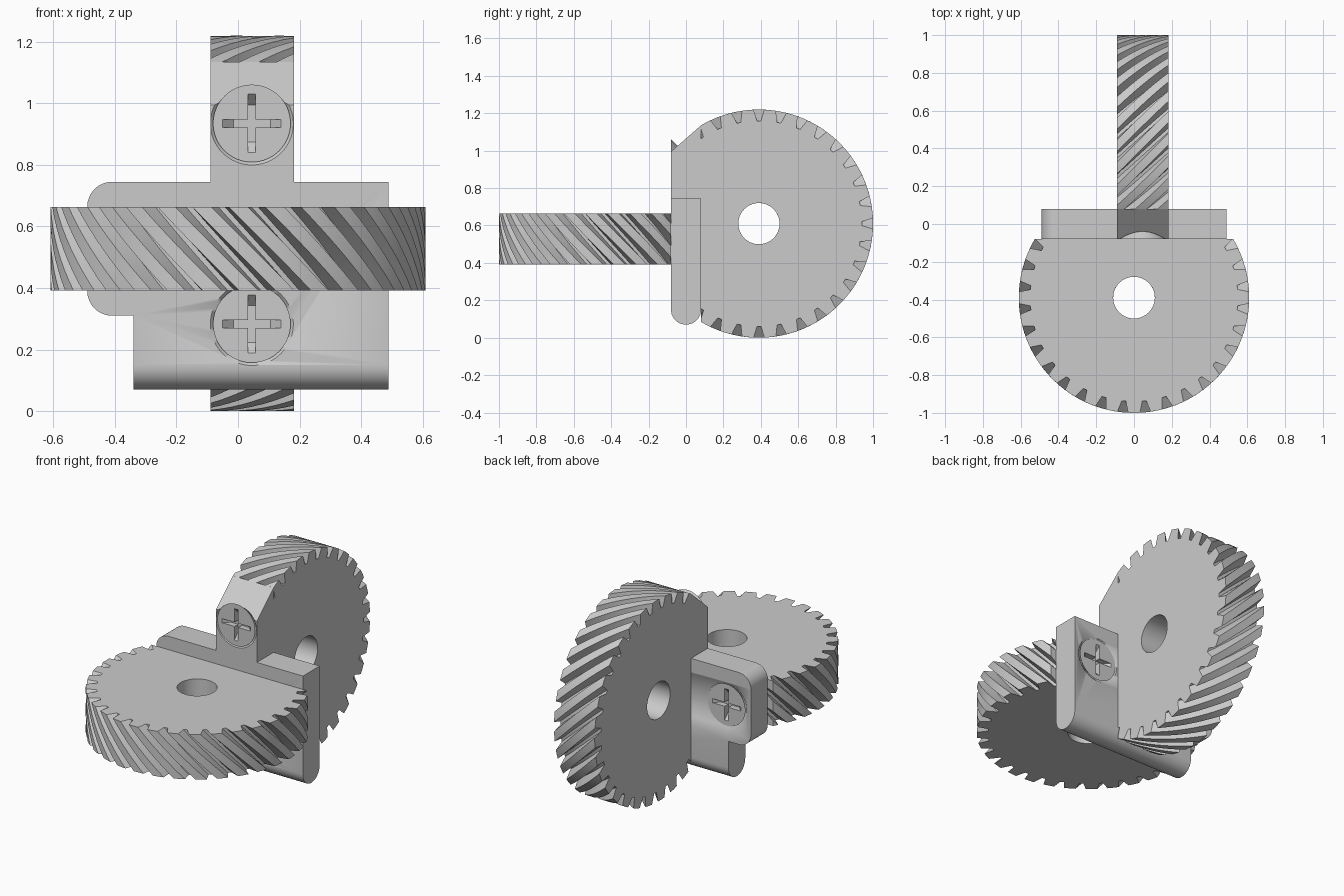
import bpy, bmesh, math
from mathutils import Matrix, Vector

if "Cube" in bpy.data.objects:
    bpy.data.objects.remove(bpy.data.objects["Cube"])

grey = bpy.data.materials.new("plain_grey")
grey.diffuse_color = (0.6, 0.6, 0.6, 1)
grey.use_nodes = True
grey.node_tree.nodes["Principled BSDF"].inputs["Base Color"].default_value = grey.diffuse_color

R, ROOT, BORE, TEETH = 0.61, 0.55, 0.11, 32
WIDTH, TWIST, LAYERS = 0.272, -0.45, 8


def finish(name, bm, smooth=30):
    bmesh.ops.recalc_face_normals(bm, faces=bm.faces)
    me = bpy.data.meshes.new(name)
    bm.to_mesh(me)
    bm.free()
    ob = bpy.data.objects.new(name, me)
    bpy.context.collection.objects.link(ob)
    me.materials.append(grey)
    if smooth:
        bpy.ops.object.select_all(action='DESELECT')
        ob.select_set(True)
        bpy.context.view_layer.objects.active = ob
        bpy.ops.object.shade_smooth_by_angle(angle=math.radians(smooth))
    return ob


def extrude(points, vec):
    bm = bmesh.new()
    f = bm.faces.new([bm.verts.new(p) for p in points])
    res = bmesh.ops.extrude_face_region(bm, geom=[f], use_keep_orig=True)
    vs = [v for v in res["geom"] if isinstance(v, bmesh.types.BMVert)]
    bmesh.ops.translate(bm, verts=vs, vec=vec)
    return bm


def cut(ob, cutters):
    for c in cutters:
        m = ob.modifiers.new("cut", 'BOOLEAN')
        m.operation, m.solver, m.object = 'DIFFERENCE', 'EXACT', c
        c.hide_render = True
        c.hide_set(True)


# Helical gear around z, sliced flat where it joins the bracket
def gear(name, matrix, plane_y, phase, keep_positive):
    pitch = 2 * math.pi / TEETH
    outline = [(-0.26, R), (0.0, R), (0.26, R), (0.40, ROOT), (0.60, ROOT)]
    bm = bmesh.new()
    rings = []
    for k in range(LAYERS + 1):
        t = k / LAYERS
        outer, inner = [], []
        for i in range(TEETH):
            for u, r in outline:
                a = (i + u + phase) * pitch
                b = a + TWIST * (t - 1)
                z = WIDTH * t
                outer.append(bm.verts.new((r * math.cos(b), r * math.sin(b), z)))
                inner.append(bm.verts.new((BORE * math.cos(b), BORE * math.sin(b), z)))
        rings.append((outer, inner))
    n = len(rings[0][0])
    for i in range(n):
        j = (i + 1) % n
        for (o1, i1), (o2, i2) in zip(rings, rings[1:]):
            bm.faces.new((o1[i], o1[j], o2[j], o2[i]))
            bm.faces.new((i1[i], i2[i], i2[j], i1[j]))
        for o, q in (rings[0], rings[-1]):
            bm.faces.new((o[i], o[j], q[j], q[i]))
    bm.transform(matrix)
    res = bmesh.ops.bisect_plane(
        bm, geom=bm.verts[:] + bm.edges[:] + bm.faces[:], plane_co=(0, plane_y, 0),
        plane_no=(0, 1, 0), clear_inner=keep_positive, clear_outer=not keep_positive)
    edges = [e for e in res["geom_cut"] if isinstance(e, bmesh.types.BMEdge)]
    bmesh.ops.triangle_fill(bm, edges=edges, use_beauty=True)
    return finish(name, bm, 25)


gear("flat_gear", Matrix.Translation((0, -0.39, 0.392)), -0.08, 0, False)
# Axis swap x<-z, y<-x, z<-y stands the second gear upright
upright = Matrix(((0, 0, 1, -0.09), (1, 0, 0, 0.39), (0, 1, 0, 0.61), (0, 0, 0, 1)))
gear("upright_gear", upright, 0.08, 0.5, True)

# Bracket plate: rounded left corners, step at lower left, round bottom edge
prof = [(0.49, 0.07), (0.49, 0.745)]
for cx, cz, a0 in ((-0.41, 0.665, 90), (-0.41, 0.39, 180)):
    for s in range(9):
        a = math.radians(a0 + s * 90 / 8)
        prof.append((cx + 0.08 * math.cos(a), cz + 0.08 * math.sin(a)))
prof += [(-0.34, 0.31), (-0.34, 0.07)]
bm = extrude([(x, -0.08, z) for x, z in prof], (0, 0.16, 0))
low = [e for e in bm.edges if all(v.co.z < 0.071 for v in e.verts)
       and abs(e.verts[0].co.y - e.verts[1].co.y) < 0.01]
bmesh.ops.bevel(bm, geom=low, offset=0.0795, segments=10, profile=0.5, affect='EDGES')
plate = finish("bracket_plate", bm)

# Sloped block linking the upright gear to the plate
block = finish("gear_block", extrude(
    [(-0.09, y, z) for y, z in ((-0.08, 0.745), (0.08, 0.745), (0.08, 1.135), (-0.08, 0.995))],
    (WIDTH, 0, 0)), 0)


# Countersunk cross-head screws; side -1 faces front, +1 faces back
def cone(name, x, z, side, r, lift=0.0):
    bm = bmesh.new()
    d = 0.08 + lift
    bmesh.ops.create_cone(bm, cap_ends=True, segments=64, radius1=r - 0.08,
                          radius2=r + lift, depth=d)
    bmesh.ops.translate(bm, verts=bm.verts, vec=(0, 0, d / 2))
    bm.transform(Matrix.Rotation(-side * math.pi / 2, 4, 'X'))
    bmesh.ops.translate(bm, verts=bm.verts, vec=(x, 0, z))
    return finish(name, bm)


def slot(name, x, z, side, turn):
    y0, y1 = side * 0.082, side * 0.045
    bm = bmesh.new()
    top = [(-0.097, y0), (0.097, y0), (0.06, y1), (-0.06, y1)]
    bm.free()
    w = 0.0125
    pts = [(-w, y, a) if turn else (a, y, -w) for a, y in top]
    bm = extrude(pts, (2 * w, 0, 0) if turn else (0, 0, 2 * w))
    bmesh.ops.translate(bm, verts=bm.verts, vec=(x, 0, z))
    return finish(name, bm, 0)


screws = [("top_screw", 0.045, 0.935, -1, block), ("bottom_screw", 0.045, 0.283, -1, plate),
          ("left_screw", -0.327, 0.528, 1, plate), ("right_screw", 0.327, 0.528, 1, plate)]
for name, x, z, side, host in screws:
    cut(host, [cone(name + "_hole_cutter", x, z, side, 0.135, 0.002)])
    head = cone(name, x, z, side, 0.126)
    cut(head, [slot(name + "_slot_cutter_%d" % t, x, z, side, t) for t in (0, 1)])
